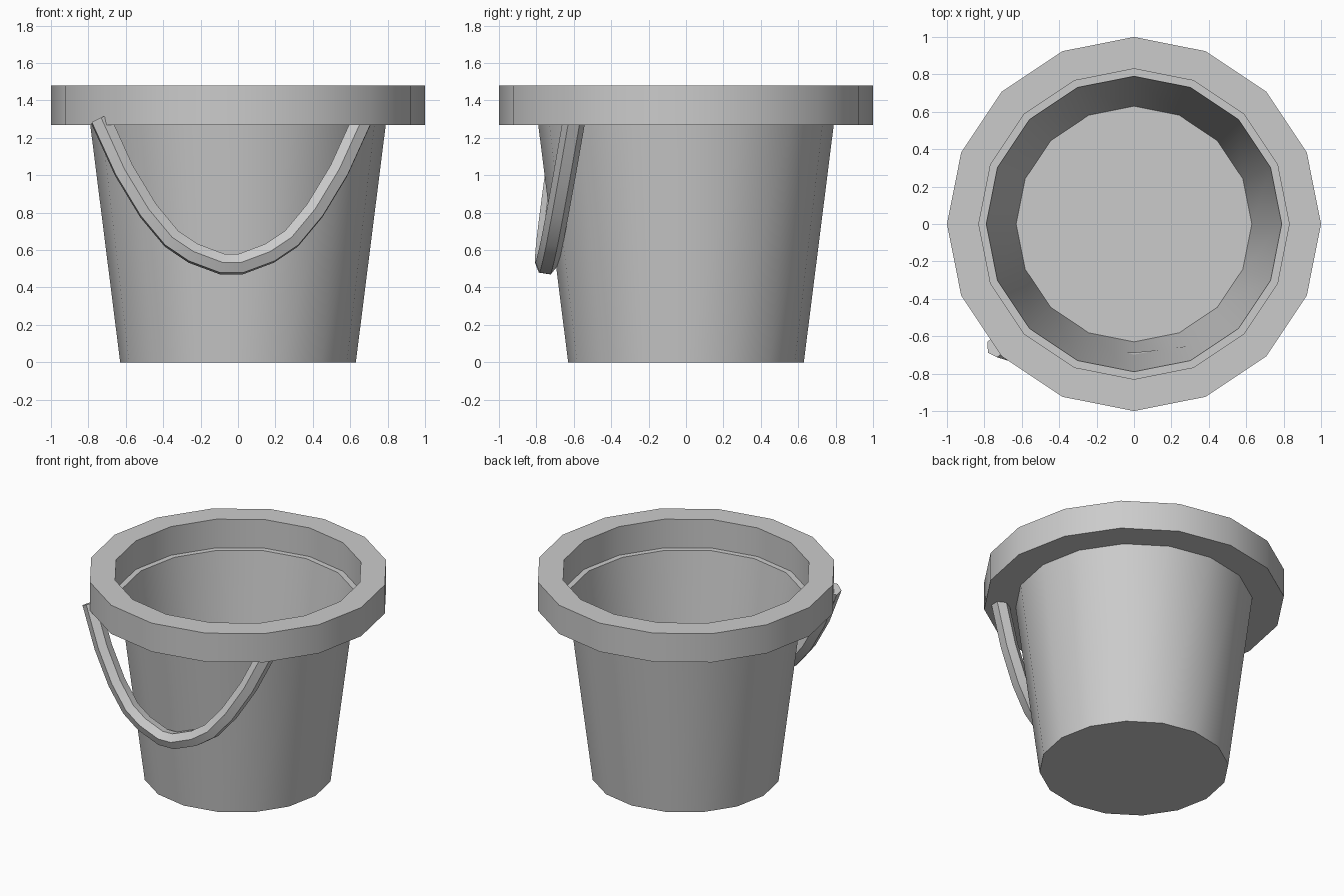
import bpy, bmesh, math
from mathutils import Vector

if "Cube" in bpy.data.objects:
    bpy.data.objects.remove(bpy.data.objects["Cube"])


def make_object(name, bm, recalc=True):
    if recalc:
        bmesh.ops.recalc_face_normals(bm, faces=bm.faces)
    mesh = bpy.data.meshes.new(name)
    bm.to_mesh(mesh)
    bm.free()
    ob = bpy.data.objects.new(name, mesh)
    bpy.context.collection.objects.link(ob)
    bpy.ops.object.select_all(action='DESELECT')
    ob.select_set(True)
    bpy.context.view_layer.objects.active = ob
    bpy.ops.object.shade_smooth_by_angle(angle=math.radians(30))
    return ob


def bridge(bm, a, b):
    n = len(a)
    for i in range(n):
        j = (i + 1) % n
        bm.faces.new((a[i], a[j], b[j], b[i]))


def ring(bm, r, z, n=16):
    return [bm.verts.new((r * math.cos(math.tau * i / n), r * math.sin(math.tau * i / n), z))
            for i in range(n)]


# Tapered open bucket with a narrow ledge under the rim
bm = bmesh.new()
rings = [ring(bm, r, z) for r, z in [(0.63, 0), (0.79, 1.27), (0.83, 1.27)]]
for a, b in zip(rings, rings[1:]):
    bridge(bm, a, b)
bm.faces.new(rings[0][::-1])
make_object("bucket_body", bm, recalc=False)

# Thick rim collar
bm = bmesh.new()
rings = [ring(bm, r, z) for r, z in [(0.83, 1.27), (1, 1.27), (1, 1.48), (0.83, 1.48)]]
for k in range(4):
    bridge(bm, rings[k], rings[(k + 1) % 4])
make_object("rim", bm)

# Hanging handle: six-sided bar along a planar, slightly tilted and turned curve
half = [(0.05, 0.525), (0.205, 0.583), (0.32, 0.66), (0.445, 0.81),
        (0.575, 1.025), (0.70, 1.30)]
tilt, turn = 0.157, 0.04
path = [(-u, z) for u, z in reversed(half)] + half
pts = [Vector((u - 0.035, -0.747 + tilt * (z - 0.525) + turn * u, z)) for u, z in path]
normal = Vector((1, turn, 0)).cross(Vector((0, tilt, 1))).normalized()
bm = bmesh.new()
rings = []
for i, p in enumerate(pts):
    tangent = (pts[min(i + 1, len(pts) - 1)] - pts[max(i - 1, 0)]).normalized()
    side = normal.cross(tangent)
    rings.append([bm.verts.new(p + 0.06 * (normal * math.cos(k * math.pi / 3)
                                           + side * math.sin(k * math.pi / 3)))
                  for k in range(6)])
for a, b in zip(rings, rings[1:]):
    bridge(bm, a, b)
bm.faces.new(rings[0])
bm.faces.new(rings[-1])
make_object("handle", bm)
